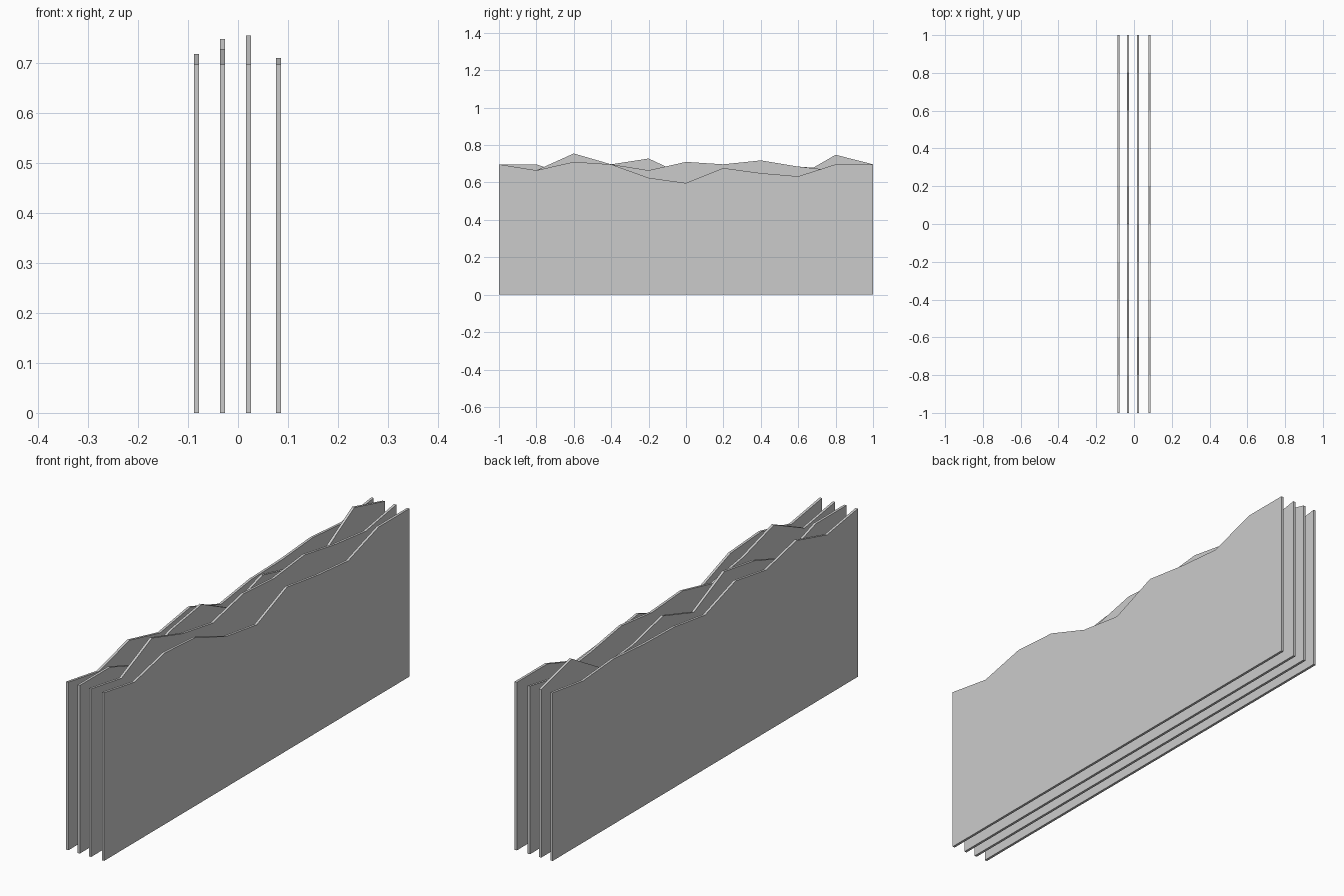
import bpy
import bmesh

if "Cube" in bpy.data.objects:
    bpy.data.objects.remove(bpy.data.objects["Cube"])

THICK = 0.0105

# Ridge heights at y = -1, -0.8 ... 1 for each upright panel, keyed by centre x
panels = {
    -0.083: [.697, .665, .718, .672, .703, .638, .665, .67, .685, .67, .697],
    -0.031: [.697, .697, .63, .697, .728, .635, .697, .65, .633, .748, .697],
    0.021: [.697, .665, .755, .697, .665, .71, .697, .718, .685, .663, .697],
    0.081: [.697, .665, .71, .697, .625, .597, .677, .65, .633, .697, .697],
}


def ridge_panel(name, x, heights):
    """Extrude a flat-bottomed profile with a jagged top edge."""
    bm = bmesh.new()
    outline = [(1, 0), *[(1 - 0.2 * i, z) for i, z in enumerate(reversed(heights))], (-1, 0)]
    face = bm.faces.new([bm.verts.new((x - THICK / 2, y, z)) for y, z in outline])
    side = bmesh.ops.extrude_face_region(bm, geom=[face])
    verts = [g for g in side["geom"] if isinstance(g, bmesh.types.BMVert)]
    bmesh.ops.translate(bm, verts=verts, vec=(THICK, 0, 0))
    bmesh.ops.recalc_face_normals(bm, faces=bm.faces)
    mesh = bpy.data.meshes.new(name)
    bm.to_mesh(mesh)
    bm.free()
    bpy.context.collection.objects.link(bpy.data.objects.new(name, mesh))


# Four parallel ridge panels
for n, (x, heights) in enumerate(panels.items(), 1):
    ridge_panel(f"ridge_panel_{n}", x, heights)
